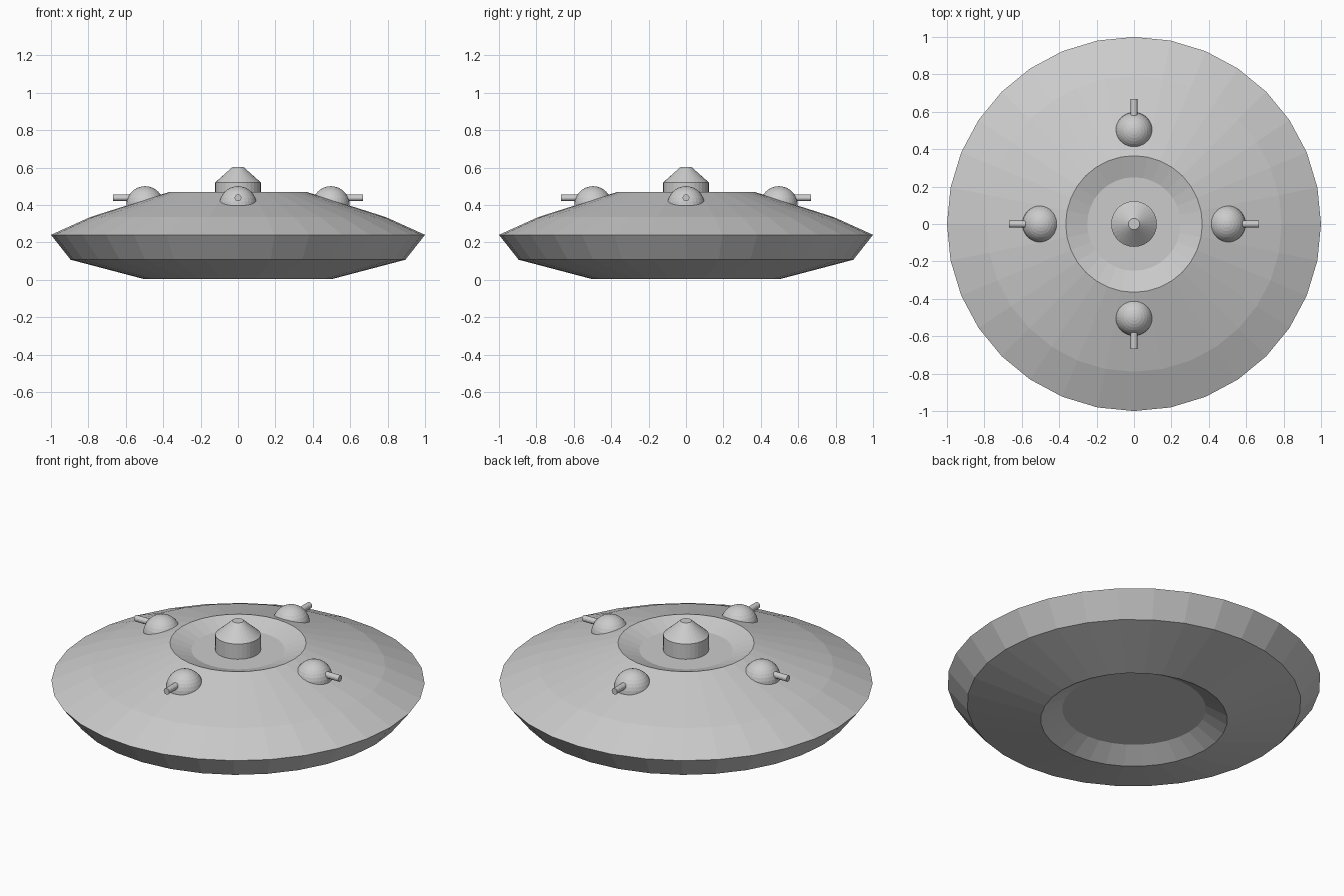
import bpy, bmesh, math
from mathutils import Matrix, Vector

if "Cube" in bpy.data.objects:
    bpy.data.objects.remove(bpy.data.objects["Cube"])

grey = bpy.data.materials.new("hull grey")
grey.diffuse_color = (0.6, 0.6, 0.6, 1)
grey.use_nodes = True
grey.node_tree.nodes["Principled BSDF"].inputs["Base Color"].default_value = grey.diffuse_color


def finish(name, bm):
    bmesh.ops.recalc_face_normals(bm, faces=bm.faces)
    me = bpy.data.meshes.new(name)
    bm.to_mesh(me)
    bm.free()
    me.materials.append(grey)
    ob = bpy.data.objects.new(name, me)
    bpy.context.collection.objects.link(ob)
    return ob


def lathe(name, profile, n=32):
    """Revolve (radius, z) points round z and cap both ends."""
    bm = bmesh.new()
    rings = [[bm.verts.new((r * math.cos(2 * math.pi * i / n),
                            r * math.sin(2 * math.pi * i / n), z))
              for i in range(n)] for r, z in profile]
    for a, b in zip(rings, rings[1:]):
        for i in range(n):
            j = (i + 1) % n
            bm.faces.new((a[i], a[j], b[j], b[i]))
    bm.faces.new(rings[0])
    bm.faces.new(rings[-1])
    return finish(name, bm)


# Saucer body with a recess below and a recess on top
lathe("saucer_hull", [(0.385, 0.07), (0.5, 0.003), (0.895, 0.107), (1.0, 0.24),
                      (0.79, 0.335), (0.365, 0.47), (0.25, 0.43)])

# Central turret with a cone roof
lathe("centre_turret", [(0.122, 0.425), (0.122, 0.52), (0.03, 0.602)])

# Four gun domes with outward barrels
for k, side in enumerate(("right", "back", "left", "front")):
    turn = Matrix.Rotation(k * math.pi / 2, 4, 'Z')
    bm = bmesh.new()
    bmesh.ops.create_uvsphere(bm, u_segments=32, v_segments=16, radius=0.1,
                              matrix=turn @ Matrix.Translation((0.497, 0, 0.4)))
    finish(side + "_gun_dome", bm)
    bm = bmesh.new()
    bmesh.ops.create_cone(bm, cap_ends=True, segments=16, radius1=0.018,
                          radius2=0.018, depth=0.13,
                          matrix=turn @ Matrix.Translation((0.603, 0, 0.438))
                          @ Matrix.Rotation(math.pi / 2, 4, 'Y'))
    finish(side + "_gun_barrel", bm)
